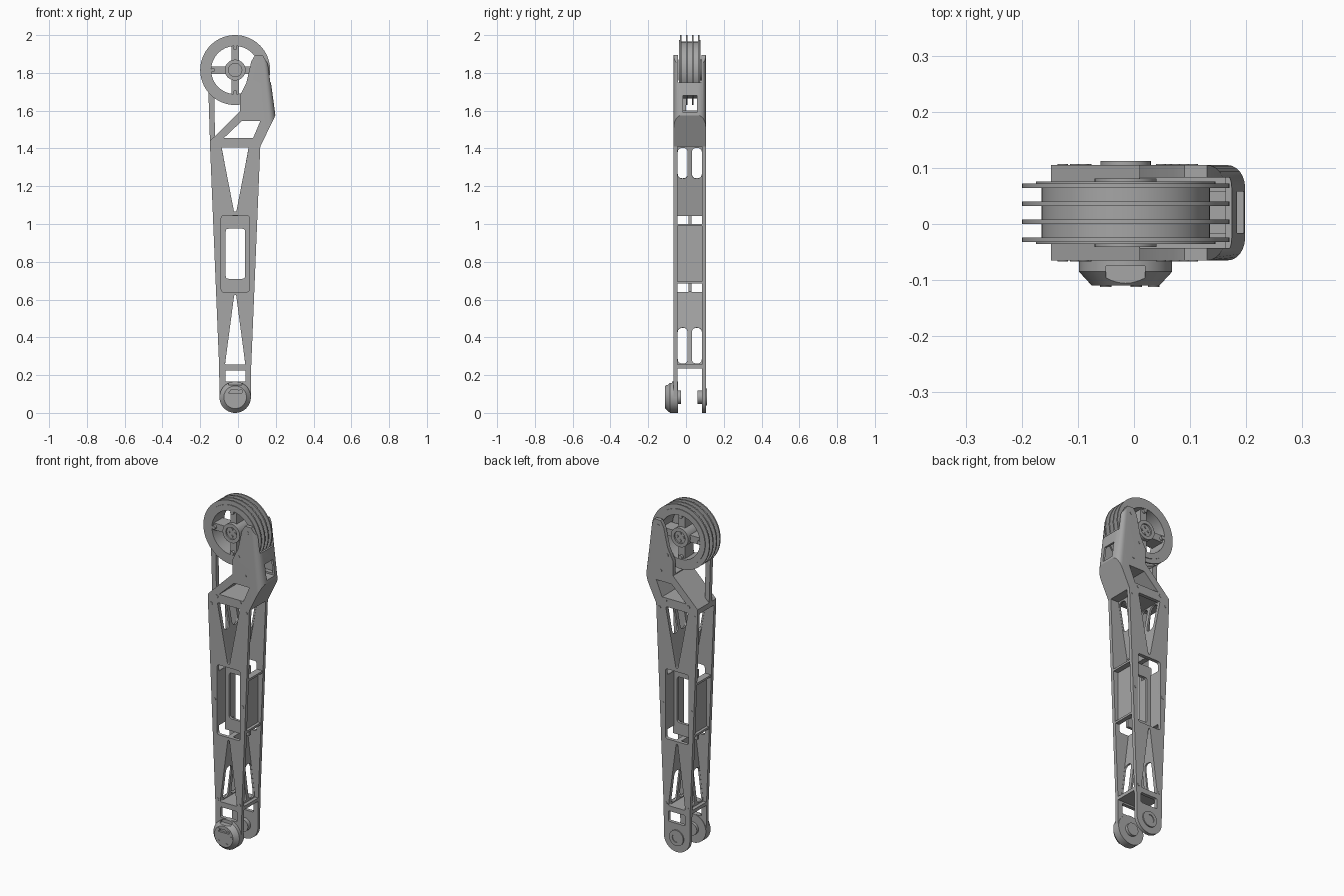
import bpy, bmesh, math
from mathutils import Matrix, Vector

if "Cube" in bpy.data.objects:
    bpy.data.objects.remove(bpy.data.objects["Cube"])

metal = bpy.data.materials.new("satin_grey_metal")
metal.use_nodes = True
GREY = (0.38, 0.38, 0.38, 1)
metal.diffuse_color = GREY
metal.node_tree.nodes["Principled BSDF"].inputs["Base Color"].default_value = GREY

CX = -0.015              # centre line of the leg
FRONT, BACK = -0.065, 0.105
THICK = 0.02
MID_Y = (FRONT + BACK) / 2
parts = []


def add(name, mesh):
    ob = bpy.data.objects.new(name, mesh)
    bpy.context.scene.collection.objects.link(ob)
    mesh.materials.clear()
    mesh.materials.append(metal)
    parts.append(ob)
    return ob


def from_bmesh(name, bm):
    bmesh.ops.recalc_face_normals(bm, faces=bm.faces)
    mesh = bpy.data.meshes.new(name)
    bm.to_mesh(mesh)
    bm.free()
    return add(name, mesh)


def box(name, x, y, z):
    bm = bmesh.new()
    bmesh.ops.create_cube(bm, size=1)
    for v in bm.verts:
        for i, (a, b) in enumerate((x, y, z)):
            v.co[i] = a + (v.co[i] + 0.5) * (b - a)
    return from_bmesh(name, bm)


def prism(name, pts, y0, y1, round_edge=None):
    """Extrude an x-z outline along y, rounding the long edge after one point."""
    bm = bmesh.new()
    lo = [bm.verts.new((x, y0, z)) for x, z in pts]
    hi = [bm.verts.new((x, y1, z)) for x, z in pts]
    n = len(pts)
    bm.faces.new(lo)
    bm.faces.new(hi[::-1])
    for i in range(n):
        j = (i + 1) % n
        bm.faces.new((lo[i], hi[i], hi[j], lo[j]))
    bmesh.ops.recalc_face_normals(bm, faces=bm.faces)
    if round_edge is not None:
        edges = [bm.edges.get((r[round_edge], r[round_edge + 1])) for r in (lo, hi)]
        bmesh.ops.bevel(bm, geom=edges, offset=0.04, segments=6, profile=0.5, affect='EDGES')
    return from_bmesh(name, bm)


def lathe(name, profile, x, z, closed=False, segments=64):
    """Turn (radius, y) points around an axis parallel to y."""
    bm = bmesh.new()
    vs = [bm.verts.new((r, y, 0)) for r, y in profile]
    pairs = list(zip(vs, vs[1:])) + ([(vs[-1], vs[0])] if closed else [])
    edges = [bm.edges.new(p) for p in pairs]
    bmesh.ops.spin(bm, geom=vs + edges, axis=(0, 1, 0), cent=(0, 0, 0),
                   angle=math.tau, steps=segments, use_duplicate=False)
    bmesh.ops.remove_doubles(bm, verts=bm.verts, dist=1e-5)
    bmesh.ops.translate(bm, verts=bm.verts, vec=(x, 0, z))
    return from_bmesh(name, bm)


def disc(name, r, y0, y1, x, z, segments=48):
    return lathe(name, [(0, y0), (r, y0), (r, y1), (0, y1)], x, z, segments=segments)


def rounded(pts, r):
    """Round every corner of a polygon."""
    out = []
    for i, p in enumerate(pts):
        p, a, b = Vector(p), Vector(pts[i - 1]), Vector(pts[(i + 1) % len(pts)])
        s = p + (a - p).normalized() * min(r, (a - p).length * 0.48)
        e = p + (b - p).normalized() * min(r, (b - p).length * 0.48)
        for k in range(6):
            t = k / 5
            out.append(s * (1 - t) ** 2 + p * 2 * t * (1 - t) + e * t * t)
    return out


def rect(a, b, c, d, r):
    return rounded([(a, c), (b, c), (b, d), (a, d)], r)


def plate(name, loops, thick, origin, u, v):
    """Flat plate with holes: first loop is the outline, others are openings."""
    cu = bpy.data.curves.new(name, 'CURVE')
    cu.dimensions, cu.fill_mode, cu.extrude = '2D', 'BOTH', thick / 2
    for loop in loops:
        sp = cu.splines.new('POLY')
        sp.points.add(len(loop) - 1)
        for q, p in zip(sp.points, loop):
            q.co = (p[0], p[1], 0, 1)
        sp.use_cyclic_u = True
    tmp = bpy.data.objects.new(name, cu)
    mesh = bpy.data.meshes.new_from_object(tmp)
    bpy.data.objects.remove(tmp)
    u, v = Vector(u).normalized(), Vector(v).normalized()
    m = Matrix((u, v, u.cross(v))).transposed().to_4x4()
    mesh.transform(Matrix.Translation(origin) @ m)
    bm = bmesh.new()
    bm.from_mesh(mesh)
    bmesh.ops.remove_doubles(bm, verts=bm.verts, dist=1e-6)
    return from_bmesh(name, bm)


def cut(ob, *cutters):
    for c in cutters:
        mod = ob.modifiers.new("cut", 'BOOLEAN')
        mod.operation, mod.solver, mod.object = 'DIFFERENCE', 'EXACT', c
    bpy.context.view_layer.update()
    dg = bpy.context.evaluated_depsgraph_get()
    mesh = bpy.data.meshes.new_from_object(ob.evaluated_get(dg))
    ob.modifiers.clear()
    ob.data = mesh
    for c in cutters:
        parts.remove(c)
        bpy.data.objects.remove(c)


# Front and back leg plates, with rounded lower ends and openings
JOINT_Z = 0.083
end = [(0.083 * math.cos(a), JOINT_Z - 0.083 * math.sin(a))
       for a in (math.pi * i / 24 for i in range(25))]
outline = [(-0.133, 1.41), (0.133, 1.41), (0.085, 0.25)] + end + [(-0.085, 0.25)]
openings = [
    rounded([(-0.072, 1.405), (0.072, 1.405), (0.006, 1.065), (-0.006, 1.065)], 0.008),
    rect(-0.074, 0.074, 0.64, 1.045, 0.015),
    rounded([(-0.054, 0.255), (0.054, 0.255), (0.005, 0.625), (-0.005, 0.625)], 0.008),
    rect(-0.052, 0.055, 0.165, 0.225, 0.008),
]
for side, y in (("front", FRONT + THICK / 2), ("back", BACK - THICK / 2)):
    plate(side + "_leg_plate", [outline] + openings, THICK, (CX, y, 0), (1, 0, 0), (0, 0, 1))

# Slotted sloping walls and centre box between the plates
HALF = (BACK - FRONT) / 2 - THICK + 0.002
for s, side in ((1, "left"), (-1, "right")):
    for level, z0, z1, reach, t0, t1 in (("upper", 1.045, 1.415, 0.078, 0.53, 0.97),
                                         ("lower", 0.64, 0.245, 0.06, 0.48, 0.96)):
        d = Vector((s * (reach - 0.01), 0, z1 - z0))
        n = d.length
        slots = [rect(a, b, t0 * n, t1 * n, 0.026) for a, b in ((-0.064, -0.011), (0.011, 0.064))]
        wall = [(-HALF, 0), (HALF, 0), (HALF, n), (-HALF, n)]
        plate(f"{side}_{level}_slotted_wall", [wall] + slots, 0.01,
              (CX + s * 0.01, MID_Y, z0), (0, 1, 0), d)
    x = CX + s * 0.079
    box(side + "_box_wall", (x - 0.005, x + 0.005), (MID_Y - HALF, MID_Y + HALF), (0.685, 1.0))
    for level, z, w in (("top", 0.995, 0.114), ("bottom", 0.69, 0.101)):
        xs = sorted((CX + s * 0.076, CX + s * w))
        box(f"{side}_{level}_shelf", xs, (MID_Y - HALF, MID_Y + HALF), (z - 0.006, z + 0.006))
for name, z in (("upper_apex", 1.05), ("lower_apex", 0.633)):
    box(name, (CX - 0.014, CX + 0.014), (MID_Y - HALF, MID_Y + HALF), (z - 0.007, z + 0.007))
plate("centre_web", [rect(-0.078, 0.078, 0.64, 1.045, 0.004), rect(-0.05, 0.052, 0.71, 0.975, 0.015)],
      0.016, (CX, MID_Y, 0), (1, 0, 0), (0, 0, 1))
box("fork_bridge", (CX - 0.084, CX + 0.084), (MID_Y - HALF, MID_Y + HALF), (0.235, 0.255))

# Upper bracket: rounded block opened for the wheel, side slot and lower window
bracket = prism("wheel_bracket", [
    (-0.148, 1.41), (0.118, 1.41), (0.198, 1.575), (0.162, 1.84), (0.13, 1.895), (0.09, 1.895),
    (0.07, 1.86), (0.045, 1.75), (0.01, 1.68), (0.01, 1.595), (-0.148, 1.44)],
    FRONT, BACK, round_edge=2)
cut(bracket,
    prism("wheel_space", [(-0.2, 1.6), (0.183, 1.6), (0.163, 1.75), (0.3, 1.75), (0.3, 2.1), (-0.2, 2.1)],
          FRONT + 0.022, BACK - 0.022),
    prism("lower_window", [(-0.075, 1.455), (0.08, 1.455), (0.118, 1.545), (0.02, 1.545)], -0.2, 0.2),
    box("side_slot", (0.12, 0.3), (-0.016, 0.058), (1.59, 1.68)))

# Grooved wheel with four spokes and hub
WZ = 1.815
rim = [(0.127, 0.072), (0.127, -0.032)]
for y in (-0.028, 0.004, 0.036, 0.068):
    rim += [(0.15, y - 0.004), (0.185, y - 0.004), (0.185, y + 0.004), (0.15, y + 0.004)]
lathe("wheel_rim", rim, CX, WZ, closed=True, segments=96)
for name, y0, y1 in (("front", -0.036, -0.03), ("back", 0.07, 0.076)):
    lathe(name + "_rim_lip", [(0.127, y0), (0.16, y0), (0.16, y1), (0.127, y1)], CX, WZ, closed=True)
box("upright_spokes", (CX - 0.02, CX + 0.02), (-0.02, 0.06), (WZ - 0.13, WZ + 0.13))
box("level_spokes", (CX - 0.13, CX + 0.13), (-0.02, 0.06), (WZ - 0.02, WZ + 0.02))
lathe("wheel_hub", [(0, -0.032), (0.035, -0.032), (0.035, -0.041), (0.055, -0.041), (0.055, 0.081),
                    (0.035, 0.081), (0.035, 0.072), (0, 0.072)], CX, WZ)
for i in range(4):
    a = math.tau * i / 4
    for name, r, dist, y0, y1 in (("spoke_bolt", 0.011, 0.118, -0.035, 0.075),
                                  ("hub_bolt", 0.007, 0.02, -0.037, 0.077)):
        disc(name, r, y0, y1, CX + dist * math.cos(a), WZ + dist * math.sin(a), 16)

# Tension strap from the wheel down to the bracket
prism("strap", [(-0.158, 1.74), (-0.148, 1.42), (-0.122, 1.42), (-0.125, 1.74)], -0.024, 0.0)

# Lower joint: capped motor at the front, bearing boss at the back
motor = lathe("joint_cap", [(0, -0.11), (0.06, -0.11), (0.083, -0.085), (0.083, -0.042), (0, -0.042)],
              CX, JOINT_Z)
cut(motor, box("cap_notch", (CX - 0.035, CX + 0.035), (-0.2, -0.098), (0.105, 0.122)),
    box("top_notch", (CX - 0.035, CX + 0.035), (-0.2, -0.075), (0.147, 0.3)))
disc("front_inner_boss", 0.036, -0.046, -0.026, CX, JOINT_Z)
disc("back_inner_boss", 0.036, 0.06, 0.09, CX, JOINT_Z)
lathe("back_outer_boss", [(0, 0.108), (0.025, 0.108), (0.025, 0.112), (0.045, 0.112), (0.045, 0.1), (0, 0.1)],
      CX, JOINT_Z)
for i in range(5):
    a = math.radians(45 + 67.5 * i - 90)
    disc("cap_bolt", 0.01, -0.112, -0.1, CX + 0.05 * math.sin(a), JOINT_Z + 0.05 * math.cos(a), 16)

# Screw heads on the plates and bracket
for x, z in ((0.105, 1.86), (0.048, 1.705), (0.09, 1.605), (-0.09, 1.44), (0.058, 1.44),
             (-0.127, 1.39), (0.097, 1.39), (-0.105, 0.84), (0.075, 0.84), (-0.085, 0.265), (0.055, 0.265)):
    disc("screw", 0.009, FRONT - 0.002, FRONT + 0.01, x, z, 16)
    disc("screw", 0.009, BACK - 0.01, BACK + 0.002, x, z, 16)

# Smooth curved surfaces while keeping edges crisp
bpy.ops.object.select_all(action='DESELECT')
for ob in parts:
    ob.select_set(True)
bpy.context.view_layer.objects.active = parts[0]
bpy.ops.object.shade_smooth_by_angle(angle=math.radians(30))
